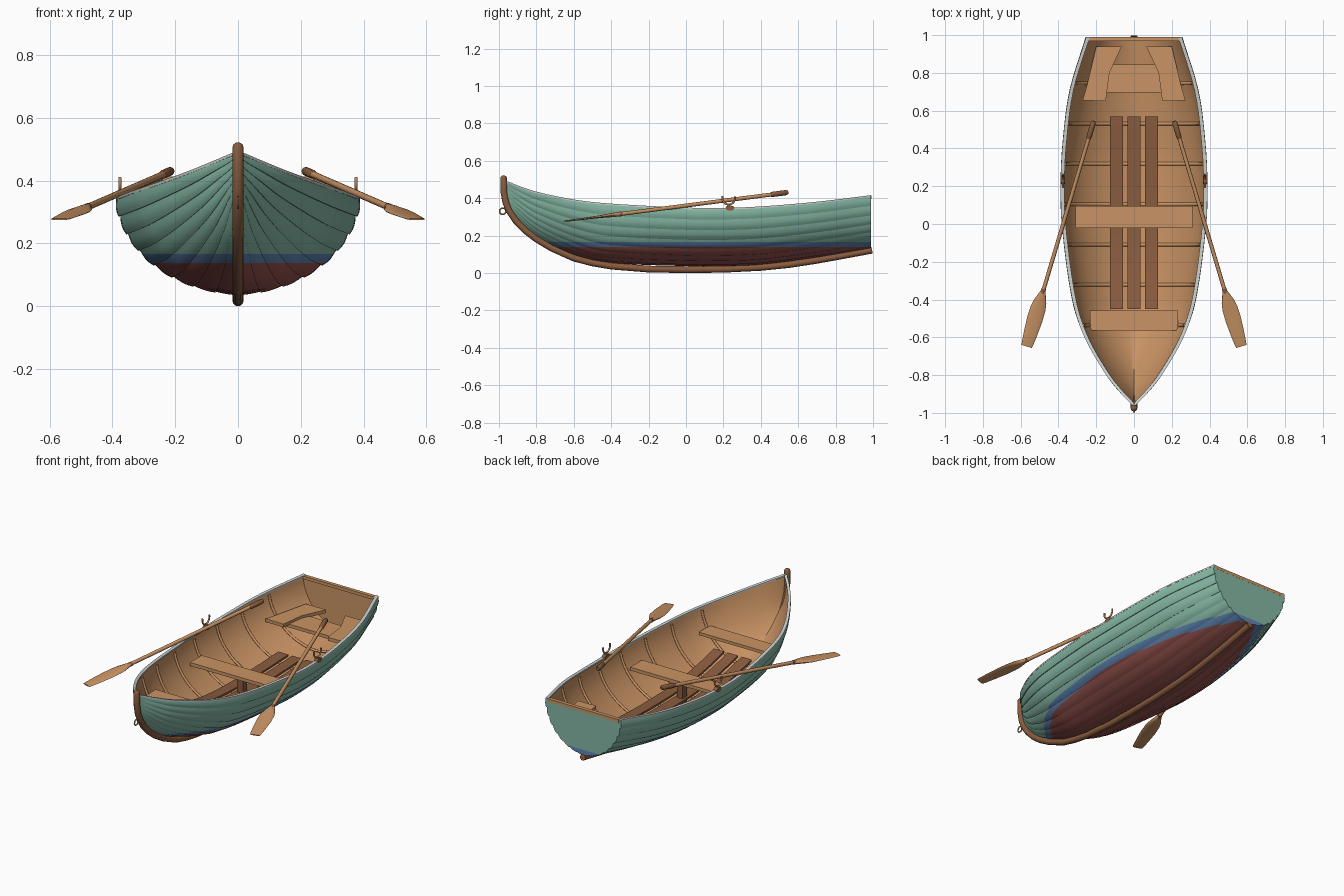
import bpy, bmesh, math
from mathutils import Vector as V

if "Cube" in bpy.data.objects:
    bpy.data.objects.remove(bpy.data.objects["Cube"])


def mat(name, rgb):
    m = bpy.data.materials.new(name)
    m.diffuse_color = (*rgb, 1)
    m.use_nodes = True
    m.node_tree.nodes["Principled BSDF"].inputs["Base Color"].default_value = m.diffuse_color
    return m


GREEN = mat("sea green paint", (.235, .475, .375))
BLUE = mat("blue waterline paint", (.115, .24, .46))
RED = mat("dark red paint", (.31, .09, .08))
TAN = mat("tan wood", (.59, .295, .128))
BROWN = mat("dark brown wood", (.25, .106, .048))
PALE = mat("pale grey trim", (.6, .62, .59))

# Hull lines: y, half width, sheer height, bottom height
LINES = [(-.965, .004, .49, .41), (-.94, .025, .482, .342), (-.9, .065, .465, .29),
         (-.8, .145, .432, .197), (-.6, .26, .39, .1), (-.4, .325, .368, .057),
         (0, .38, .347, .039), (.2, .386, .345, .039), (.4, .378, .353, .047),
         (.7, .34, .378, .086), (.99, .252, .413, .135)]


def interp(tab, y):
    """Smooth interpolation of every column of a table against its first column."""
    n = len(tab)
    i = max(0, min(n - 2, sum(1 for r in tab if r[0] <= y) - 1))

    def slope(k, c):
        a, b = tab[max(k - 1, 0)], tab[min(k + 1, n - 1)]
        return (b[c] - a[c]) / (b[0] - a[0])
    p, q = tab[i], tab[i + 1]
    h = q[0] - p[0]
    t = (y - p[0]) / h
    return [(2*t**3 - 3*t*t + 1) * p[c] + (t**3 - 2*t*t + t) * h * slope(i, c)
            + (3*t*t - 2*t**3) * q[c] + (t**3 - t*t) * h * slope(i + 1, c)
            for c in range(1, len(p))]


def section(y, a, off=0.0):
    """Point on the starboard hull section; a = 0 at the keel, pi/2 at the sheer."""
    w, zs, zk = interp(LINES, y)
    b = .1 + .5 * max(0, min(1, (-.45 - y) / .45))
    s = a / (math.pi / 2)
    off *= min(1, w / .1)
    x = w * (math.sin(a) * (1 - b) + s * b) + off * math.sin(a)
    z = zs - (zs - zk) * (math.cos(a) * (1 - b) + (1 - s) * b) - off * math.cos(a)
    return V((max(x, 0), y, z))


def finish(name, bm, mats):
    me = bpy.data.meshes.new(name)
    bm.to_mesh(me)
    bm.free()
    for m in mats:
        me.materials.append(m)
    ob = bpy.data.objects.new(name, me)
    bpy.context.collection.objects.link(ob)
    return ob


def loft(rings, closed=True, caps=(True, True)):
    bm = bmesh.new()
    vs = [[bm.verts.new(p) for p in r] for r in rings]
    n = len(rings[0])
    for a, b in zip(vs, vs[1:]):
        for i in range(n if closed else n - 1):
            j = (i + 1) % n
            bm.faces.new((a[i], a[j], b[j], b[i]))
    if caps[0]:
        bm.faces.new(vs[0])
    if caps[1]:
        bm.faces.new(vs[-1])
    bmesh.ops.recalc_face_normals(bm, faces=bm.faces)
    return bm


def tube(name, pts, radii, ref, m, sides=12):
    """Sweep an ellipse (side radius, other radius) along points."""
    pts = [V(p) for p in pts]
    if not isinstance(radii, list):
        radii = [radii if isinstance(radii, tuple) else (radii, radii)] * len(pts)
    rings = []
    for i, p in enumerate(pts):
        t = (pts[min(i + 1, len(pts) - 1)] - pts[max(i - 1, 0)]).normalized()
        s = t.cross(V(ref)).normalized()
        u = s.cross(t)
        rings.append([p + s * radii[i][0] * math.cos(k * 2 * math.pi / sides)
                      + u * radii[i][1] * math.sin(k * 2 * math.pi / sides) for k in range(sides)])
    return finish(name, loft(rings), [m])


def prism(name, poly, z0, z1, m):
    return finish(name, loft([[(x, y, z) for x, y in poly] for z in (z0, z1)]), [m])


def plank(name, x0, x1, y0, y1, z0, z1, m):
    return prism(name, [(x0, y0), (x1, y0), (x1, y1), (x0, y1)], z0, z1, m)


def mirror(p):
    return V((-p.x, p.y, p.z))


STATIONS = [-.965 + 1.955 * (i / 44) ** 1.6 for i in range(45)]

# Overlapping planked outer hull with transom, painted in three height bands
PLANKS, BULGE = 8, (.006, .008, .007, .004, 0)
rings = []
for y in STATIONS:
    right = [section(y, (j + k / 4) / PLANKS * math.pi / 2, off * min(1, .3 + .2 * j))
             for j in range(PLANKS) for k, off in enumerate(BULGE)]
    rings.append([mirror(p) for p in reversed(right[1:])] + right)
bm = loft(rings, closed=False, caps=(False, True))
for z in (.138, .166):
    bmesh.ops.bisect_plane(bm, geom=bm.verts[:] + bm.edges[:] + bm.faces[:],
                           plane_co=(0, 0, z), plane_no=(0, 0, 1))
for f in bm.faces:
    z = f.calc_center_median().z
    f.material_index = 0 if z > .166 else 1 if z > .138 else 2
finish("outer_hull", bm, [GREEN, BLUE, RED])

# Inner lining, closed by the inside of the transom
rings = []
for y in [s for s in STATIONS if s < .96] + [.975]:
    right = [section(y, k / 16 * math.pi / 2, -.012) for k in range(17)]
    rings.append([mirror(p) for p in reversed(right[1:])] + right)
bm = loft(rings, closed=False, caps=(False, True))
bmesh.ops.reverse_faces(bm, faces=bm.faces)
finish("inner_lining", bm, [TAN])
plank("transom_cap", -.24, .24, .968, .9905, .395, .4135, TAN)

# Gunwale trim
for s, side in ((-1, "left"), (1, "right")):
    rings = []
    for y in STATIONS:
        w, zs, _ = interp(LINES, y)
        a, b = s * max(w - .018, 0), s * (w + .002)
        rings.append([(a, y, zs - .006), (b, y, zs - .006), (b, y, zs + .003), (a, y, zs + .003)])
    finish(side + "_gunwale", loft(rings), [PALE])

# Keel sweeping up into the stem post
KEEL = [(.995, .122), (.85, .095), (.7, .068), (.55, .045), (.4, .03), (.2, .02), (0, .018),
        (-.2, .021), (-.4, .037), (-.5, .054), (-.6, .08), (-.72, .134), (-.8, .182),
        (-.86, .228), (-.91, .28), (-.945, .332), (-.964, .38), (-.973, .43), (-.975, .506),
        (-.975, .516), (-.975, .521)]
tube("keel_and_stem", [(0, y, z) for y, z in KEEL],
     [(.018, .018)] * (len(KEEL) - 2) + [(.014, .014), (.006, .006)], (1, 0, 0), BROWN)

# Bow ring
ring = [(0, -.98 + .017 * math.cos(a), .33 + .017 * math.sin(a))
        for a in [k * 2 * math.pi / 16 for k in range(17)]]
tube("bow_ring", ring, .004, (1, 0, 0), TAN, 6)

# Ribs
for i in range(7):
    y = .745 - .2135 * i
    half = [section(y, k / 12 * 1.5, -.015) for k in range(13)]
    tube(f"rib_{i + 1}", [mirror(p) for p in reversed(half[1:])] + half, (.006, .009),
         (0, 1, 0), TAN, 8)

# Floor boards, rising toward the bow
FLOOR = [(-.45, .2), (-.3, .165), (-.1, .135), (.2, .125), (.57, .135)]
for i, x in enumerate((-.093, 0, .093)):
    rings = []
    for k in range(15):
        y = -.45 + 1.02 * k / 14
        z = interp(FLOOR, y)[0]
        rings.append([(x - .034, y, z - .012), (x + .034, y, z - .012),
                      (x + .034, y, z), (x - .034, y, z)])
    finish(f"floor_board_{i + 1}", loft(rings), [BROWN])

# Seats and the middle post
plank("middle_seat", -.31, .31, -.02, .095, .225, .245, TAN)
plank("bow_seat", -.234, .234, -.563, -.457, .25, .268, TAN)
plank("stern_seat", -.16, .16, .695, .845, .23, .25, TAN)
for s, side in ((-1, "left"), (1, "right")):
    prism(side + "_stern_bench", [(s * x, y) for x, y in
          ((.15, .65), (.272, .655), (.25, .73), (.2, .94), (.065, .94), (.13, .8))], .245, .265, TAN)
plank("middle_seat_post", -.02, .02, .02, .06, .045, .226, BROWN)

# Oars and oarlocks
for s, side in ((-1, "left"), (1, "right")):
    top, tip = V((s * .213, .545, .431)), V((s * .568, -.648, .277))

    def along(t):
        return top.lerp(tip, t)
    tube(side + "_oar_handle", [along(t) for t in (0, .008, .07, .078)],
         [(.009, .009), (.014, .014), (.014, .014), (.011, .011)], (0, 0, 1), BROWN)
    tube(side + "_oar_shaft", [along(t) for t in (.07, .4, .8)], .0105, (0, 0, 1), TAN)
    tube(side + "_oar_collar", [along(t) for t in (.745, .765)], .0125, (0, 0, 1), BROWN)
    tube(side + "_oar_blade", [along(t) for t in (.75, .77, .8, .83, .88, .94, .99, 1)],
         [(.011, .011), (.02, .012), (.034, .01), (.041, .008), (.042, .006),
          (.037, .005), (.031, .004), (.028, .003)], (0, 0, 1), TAN)
    x = s * .376
    tube(side + "_oarlock_pad", [(x - .012, .235, .347), (x + .012, .235, .347)],
         [(.024, .014)] * 2, (0, 0, 1), BROWN)
    horn = [(x, .228 + .034 * math.cos(a), .4 + .034 * math.sin(a))
            for a in [math.pi * (.9 + 1.2 * k / 12) for k in range(13)]]
    tube(side + "_oarlock_horn", horn, .005, (1, 0, 0), TAN, 8)
    tube(side + "_oarlock_pin", [(x, .228, .34), (x, .228, .37)], .006, (1, 0, 0), TAN, 8)

# Smooth shading with sharp edges kept
for ob in bpy.context.scene.objects:
    ob.select_set(True)
    bpy.context.view_layer.objects.active = ob
bpy.ops.object.shade_smooth_by_angle(angle=math.radians(50))
